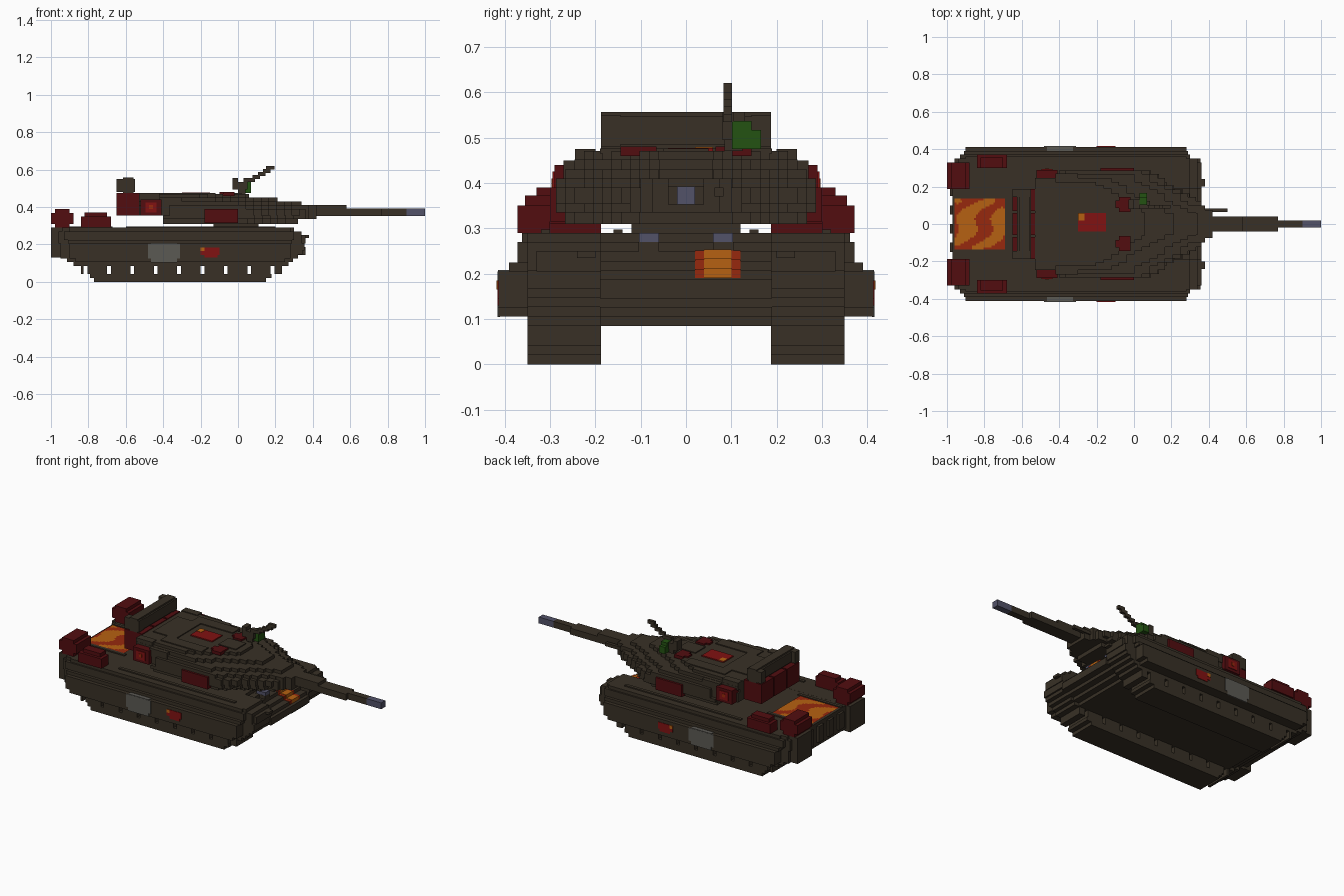
import bpy, bmesh, math

if "Cube" in bpy.data.objects:
    bpy.data.objects.remove(bpy.data.objects["Cube"])

V = 0.0205  # block size


def material(name, rgb):
    m = bpy.data.materials.new(name)
    m.use_nodes = True
    m.diffuse_color = (*rgb, 1)
    b = m.node_tree.nodes["Principled BSDF"]
    b.inputs["Base Color"].default_value = (*rgb, 1)
    b.inputs["Roughness"].default_value = 0.9
    return m


BROWN = material("dark olive brown", (0.040, 0.030, 0.019))
MAROON = material("maroon", (0.085, 0.004, 0.005))
RED = material("bright red", (0.22, 0.006, 0.006))
ORANGE = material("orange", (0.47, 0.12, 0.006))
FLAME = material("flame red", (0.31, 0.022, 0.004))
GREY = material("grey", (0.105, 0.10, 0.088))
STEEL = material("blue grey", (0.084, 0.084, 0.138))
GREEN = material("green", (0.017, 0.084, 0.006))


def part(name, boxes, mat=BROWN, mirror=False):
    """One object from boxes (x0, x1, y0, y1, z0, z1)."""
    bm = bmesh.new()
    if mirror:
        boxes = boxes + [(a, b, -d, -c, e, f) for a, b, c, d, e, f in boxes]
    for x0, x1, y0, y1, z0, z1 in boxes:
        v = [bm.verts.new((x, y, z)) for z in (z0, z1)
             for x, y in ((x0, y0), (x1, y0), (x1, y1), (x0, y1))]
        for f in ((3, 2, 1, 0), (4, 5, 6, 7), (0, 1, 5, 4),
                  (1, 2, 6, 5), (2, 3, 7, 6), (3, 0, 4, 7)):
            bm.faces.new([v[i] for i in f])
    me = bpy.data.meshes.new(name)
    bm.to_mesh(me)
    bm.free()
    me.materials.append(mat)
    ob = bpy.data.objects.new(name, me)
    bpy.context.collection.objects.link(ob)
    return ob


def bevelled(x0, x1, y0, y1, z0, z1, c=V):
    """Box with stepped corners along y."""
    return [(x0 + c, x1 - c, y0, y1, z0, z1), (x0, x1, y0, y1, z0 + c, z1 - c)]


# Tracks: stepped ends, gaps between the road wheels
part("track_band", [(-0.77, 0.15, 0.187, 0.35, 0, V),
                    (-0.79, 0.18, 0.187, 0.35, V, 2 * V)], mirror=True)
gaps = [-0.815 + 0.125 * i for i in range(9)]
edges = [-0.84] + [g + s for g in gaps for s in (-0.01, 0.01)] + [0.235]
part("road_wheels", [(edges[i], edges[i + 1], 0.187, 0.35, 2 * V, 0.085)
                     for i in range(0, len(edges), 2)], mirror=True)
part("upper_track", [(max(-0.88 - 0.035 * i, -0.95), min(0.27 + 0.025 * i, 0.355), 0.187, 0.35,
                      0.085 + V * i, 0.085 + V * (i + 1)) for i in range(6)], mirror=True)
part("track_guards", [(-0.98, 0.36, 0.187, 0.33, 0.205, 0.25), (-0.96, 0.34, 0.187, 0.35, 0.205, 0.27),
                      (-0.94, 0.30, 0.187, 0.35, 0.27, 0.29), (0.34, 0.38, 0.20, 0.24, 0.235, 0.25),
                      (-1.0, -0.94, 0.187, 0.33, 0.13, 0.29)], mirror=True)

# Hull body with stepped belly and glacis
part("hull", [(-0.84, 0.24, -0.19, 0.19, 0.085, 0.105),
              (-0.88, 0.28, -0.19, 0.19, 0.105, 0.125),
              (-0.92, 0.32, -0.19, 0.19, 0.125, 0.145),
              (-0.97, 0.36, -0.19, 0.19, 0.145, 0.187)]
     + [(-0.97, 0.34 - 0.04 * i, -0.19, 0.19, 0.187 + V * i, 0.187 + V * (i + 1)) for i in range(5)])
part("headlight_mounts", [(0.18, 0.26, 0.06, 0.105, 0.21, 0.27)], mirror=True)
part("headlights", [(0.2, 0.262, 0.06, 0.104, 0.27, 0.29)], STEEL, True)
for n, mat, y0, y1 in (("front_badge", FLAME, 0.02, 0.12), ("front_badge_centre", ORANGE, 0.04, 0.10)):
    d = 0.003 if mat is FLAME else 0.005
    part(n, [(0.30 - 0.04 * i, 0.34 - 0.04 * i + d, y0, y1, 0.19 + V * i, 0.187 + V * (i + 1) + d)
             for i in range(3)], mat)

# Side skirts
part("skirts", [(-0.87, 0.25, 0.35, 0.413, 0.105, 0.125),
                (-0.90, 0.28, 0.35, 0.413, 0.125, 0.205),
                (-0.91, 0.29, 0.35, 0.39, 0.205, 0.225),
                (-0.93, 0.30, 0.35, 0.372, 0.225, 0.27),
                (-0.90, 0.28, 0.35, 0.362, 0.27, 0.29)], mirror=True)
part("skirt_patches", [(-0.48, -0.31, 0.41, 0.416, 0.125, 0.205), (-0.465, -0.325, 0.41, 0.416, 0.104, 0.125),
                       (-0.465, -0.325, 0.385, 0.415, 0.2, 0.208)], GREY, True)
part("skirt_badges", [(-0.2, -0.1, 0.41, 0.416, 0.145, 0.185),
                      (-0.18, -0.11, 0.41, 0.416, 0.13, 0.145)], RED, True)
part("skirt_badge_corners", [(-0.2, -0.18, 0.41, 0.418, 0.165, 0.185)], ORANGE, True)

# Engine deck frame and flame panel
part("deck_frame", [(-0.97, -0.67, 0.14, 0.16, 0.29, 0.297), (-0.6, 0.2, 0.30, 0.32, 0.287, 0.297)], mirror=True)
part("rear_plate_ribs", [(-0.985, -0.97, -0.15 + 0.1 * i, -0.1 + 0.1 * i, 0.17, 0.27) for i in range(4)])
N = 26
me = bpy.data.meshes.new("flame_panel")
bm = bmesh.new()
bmesh.ops.create_grid(bm, x_segments=N, y_segments=N, size=0.135)
for f in bm.faces:
    x, y, _ = f.calc_center_median()
    wave = math.sin(34 * (x - 0.75 * y) + 1.3 * math.sin(30 * y) + 0.8)
    edge = max(abs(x), abs(y)) > 0.125
    f.material_index = 1 if wave > 0.15 or edge and wave > -0.5 else 0
bm.to_mesh(me)
bm.free()
me.materials.append(ORANGE)
me.materials.append(FLAME)
panel = bpy.data.objects.new("flame_panel", me)
panel.location = (-0.825, 0, 0.294)
bpy.context.collection.objects.link(panel)

# Stowage boxes on the rear hull
part("rear_boxes", bevelled(-1.0, -0.88, 0.187, 0.33, 0.29, 0.39), MAROON, True)
part("side_boxes", [(-0.84, -0.68, 0.30, 0.372, 0.29, 0.35),
                    (-0.82, -0.70, 0.30, 0.355, 0.35, 0.372)], MAROON, True)


# Turret: stacked layers cut into stepped slices
def layer(z0, z1, back, front, wide, taper_from):
    out, x = [], back
    while x < front - 0.001:
        x1 = min(x + 2 * V, front)
        w = wide - max(0, x1 - taper_from) * 0.62 - max(0, -0.36 - x) * (0.25 if z1 < 0.44 else 0.0)
        w = max(0.06, round(w / V) * V)
        out.append((x, x1, -w, w, z0, z1))
        x = x1
    return out


part("turret_ring", [(-0.13, 0.11, -0.12, 0.12, 0.285, 0.315)])
part("turret", layer(0.31, 0.335, -0.40, 0.32, 0.27, 0.04)
     + layer(0.335, 0.355, -0.40, 0.36, 0.287, 0.09)
     + layer(0.355, 0.39, -0.53, 0.36, 0.287, 0.09)
     + layer(0.39, 0.41, -0.53, 0.36, 0.28, 0.05)
     + layer(0.41, 0.43, -0.53, 0.34, 0.267, -0.01)
     + layer(0.43, 0.452, -0.53, 0.21, 0.25, -0.12)
     + layer(0.452, 0.47, -0.53, 0.06, 0.23, -0.2))
part("bustle_sides", [(-0.42, -0.30, 0.22, 0.27, 0.40, 0.45), (-0.53, -0.42, 0.2, 0.245, 0.44, 0.475)], mirror=True)
part("roof_plates", [(-0.50, -0.34, -0.12, 0.12, 0.465, 0.476), (-0.40, -0.12, 0.12, 0.19, 0.465, 0.476),
                     (-0.40, -0.12, -0.19, -0.12, 0.465, 0.476), (-0.10, 0.02, -0.05, 0.05, 0.465, 0.476)])
part("roof_badge", [(-0.30, -0.15, -0.04, 0.06, 0.465, 0.477)], RED)
part("roof_badge_corner", [(-0.30, -0.265, 0.02, 0.06, 0.465, 0.479)], ORANGE)
part("roof_hatches", [(-0.10, -0.02, 0.085, 0.125, 0.46, 0.48),
                      (-0.08, -0.02, 0.065, 0.145, 0.46, 0.48)], MAROON, True)

# Turret stowage
part("turret_side_boxes", [(-0.18, 0.0, 0.225, 0.30, 0.315, 0.39)], MAROON, True)
part("corner_boxes", [(-0.52, -0.41, 0.21, 0.29, 0.355, 0.44)], MAROON, True)
part("corner_box_faces", [(-0.495, -0.435, 0.285, 0.294, 0.372, 0.425)], RED, True)
part("corner_box_centres", [(-0.475, -0.455, 0.285, 0.297, 0.39, 0.41)], FLAME, True)
part("bustle_boxes", [(-0.65, -0.53, -0.187 + 0.128 * i, -0.069 + 0.128 * i, 0.355, 0.475)
                      for i in range(3)], MAROON)
part("bustle_rack", [(-0.61, -0.53, -0.165, 0.165, 0.375, 0.46)])
part("stowed_roll", bevelled(-0.625, -0.55, -0.187, 0.187, 0.475, 0.557, 0.01))
part("roll_ends", [(-0.65, -0.55, 0.145, 0.187, 0.48, 0.55)], mirror=True)

# Main gun
part("mantlet", [(0.32, 0.42, -0.075, 0.075, 0.335, 0.41), (0.32, 0.38, -0.10, 0.10, 0.335, 0.41)])
part("gun_sleeve", [(0.40, 0.58, -0.04, 0.04, 0.353, 0.41), (0.58, 0.77, -0.04, 0.04, 0.353, 0.392)])
part("gun_barrel", [(0.77, 0.90, -0.02, 0.02, 0.353, 0.392)])
part("gun_muzzle", [(0.90, 1.0, -0.02, 0.02, 0.353, 0.392)], STEEL)
part("coaxial_gun", [(0.30, 0.50, 0.063, 0.083, 0.37, 0.39)])

# Roof machine gun
part("machine_gun_mount", [(0.0, 0.04, 0.085, 0.125, 0.47, 0.50), (-0.03, 0.05, 0.08, 0.13, 0.495, 0.535),
                           (-0.03, 0.0, 0.08, 0.13, 0.535, 0.556), (0.03, 0.07, 0.08, 0.105, 0.535, 0.556)])
part("machine_gun_barrel", [(0.05 + 0.028 * i, 0.09 + 0.028 * i, 0.083, 0.102, 0.535 + 0.016 * i, 0.555 + 0.016 * i)
                            for i in range(4)] + [(0.15, 0.195, 0.083, 0.102, 0.6, 0.62)])
part("ammo_box", [(0.03, 0.07, 0.102, 0.165, 0.475, 0.517), (0.03, 0.07, 0.102, 0.145, 0.517, 0.537)], GREEN)
